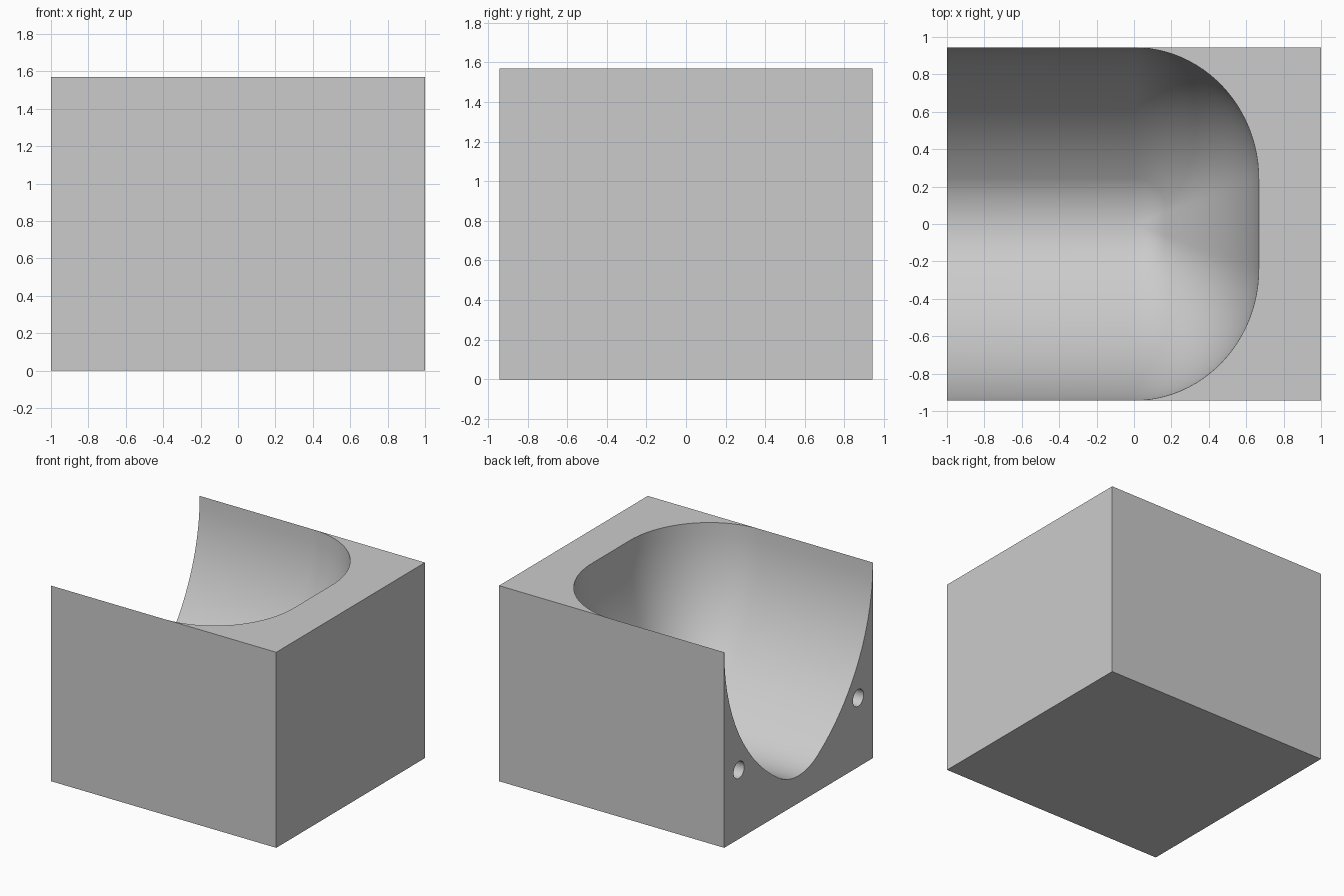
import bpy, bmesh
from math import sin, cos, pi, atan2, hypot, sqrt, radians

cube = bpy.data.objects.get("Cube")
if cube:
    bpy.data.objects.remove(cube)

HALF_X, HALF_Y, TOP = 1.0, 0.943, 1.57
END_X, FLAT_Y = 0.667, 0.24              # reach and flat half-width of the closed end
FLOOR_R, FLOOR_Z = 0.45, 0.67            # floor arc radius and centre height

# One colour
grey = bpy.data.materials.new("plain_grey")
grey.use_nodes = True
grey.diffuse_color = (0.6, 0.6, 0.6, 1)
grey.node_tree.nodes["Principled BSDF"].inputs["Base Color"].default_value = (0.6, 0.6, 0.6, 1)


def trough_profile(steps=14):
    """Half section (y, z): small floor arc running into a large side arc."""
    rise = TOP - FLOOR_Z
    side_r = (HALF_Y**2 + rise**2 - FLOOR_R**2) / (2 * (HALF_Y - FLOOR_R))
    side_y = HALF_Y - side_r
    join = atan2(-side_y, rise)
    pts = [(FLOOR_R * sin(join * i / steps), FLOOR_Z - FLOOR_R * cos(join * i / steps))
           for i in range(steps)]
    for i in range(steps + 1):
        a = join + (pi / 2 - join) * i / steps
        pts.append((side_y + side_r * sin(a), TOP - side_r * cos(a)))
    return pts


def rim_plan(steps=24):
    """Rim outline (x, y) from the open end, round the closed end, and back."""
    half = [(END_X * sin(pi / 2 * i / steps),
             FLAT_Y + (HALF_Y - FLAT_Y) * cos(pi / 2 * i / steps)) for i in range(steps + 1)]
    half += [(END_X, FLAT_Y * f) for f in (0.67, 0.33)]
    return half + [(END_X, 0)] + [(x, -y) for x, y in reversed(half)]


# Block with a scooped trough, open at one end
bm = bmesh.new()
plan = rim_plan()
rows = []
for y, z in trough_profile():
    s = y / HALF_Y
    row = [bm.verts.new((-HALF_X, y, z))]
    row += [bm.verts.new((px * s, py * s, z)) for px, py in plan]
    row.append(bm.verts.new((-HALF_X, -y, z)))
    rows.append(row)
for low, high in zip(rows, rows[1:]):
    for j in range(len(low) - 1):
        bm.faces.new((low[j], low[j + 1], high[j + 1], high[j]))

rim = rows[-1]
corner = {(sx, sy): bm.verts.new((sx * HALF_X, sy * HALF_Y, 0)) for sx in (-1, 1) for sy in (-1, 1)}
upper = {sy: bm.verts.new((HALF_X, sy * HALF_Y, TOP)) for sy in (-1, 1)}
bm.faces.new(rim[1:-1] + [upper[-1], upper[1]])
bm.faces.new((corner[-1, -1], corner[-1, 1], corner[1, 1], corner[1, -1]))
bm.faces.new((corner[1, -1], corner[1, 1], upper[1], upper[-1]))
bm.faces.new((corner[-1, 1], corner[1, 1], upper[1], rim[1], rim[0]))
bm.faces.new((corner[-1, -1], corner[1, -1], upper[-1], rim[-2], rim[-1]))
bm.faces.new([r[0] for r in reversed(rows)] + [r[-1] for r in rows[1:]]
             + [corner[-1, -1], corner[-1, 1]])
bmesh.ops.remove_doubles(bm, verts=bm.verts, dist=1e-5)
bmesh.ops.dissolve_degenerate(bm, edges=bm.edges, dist=1e-6)
bmesh.ops.recalc_face_normals(bm, faces=bm.faces)
mesh = bpy.data.meshes.new("trough_block")
bm.to_mesh(mesh)
bm.free()
block = bpy.data.objects.new("trough_block", mesh)
bpy.context.collection.objects.link(block)
mesh.materials.append(grey)

# Two blind pin holes in the open end
for side in (-1, 1):
    bpy.ops.mesh.primitive_cylinder_add(vertices=32, radius=0.068, depth=0.5,
                                        location=(-HALF_X, side * 0.757, 0.555),
                                        rotation=(0, pi / 2, 0))
    cutter = bpy.context.object
    cutter.name = "pin_hole_cutter"
    cutter.hide_render = True
    cutter.data.materials.append(grey)
    cut = block.modifiers.new("pin_hole", 'BOOLEAN')
    cut.operation, cut.solver, cut.object = 'DIFFERENCE', 'EXACT', cutter
    bpy.context.view_layer.objects.active = block
    bpy.ops.object.modifier_apply(modifier=cut.name)
    bpy.data.objects.remove(cutter)

# Smooth trough, crisp block edges
bpy.ops.object.select_all(action='DESELECT')
block.select_set(True)
bpy.context.view_layer.objects.active = block
bpy.ops.object.shade_smooth_by_angle(angle=radians(30))
